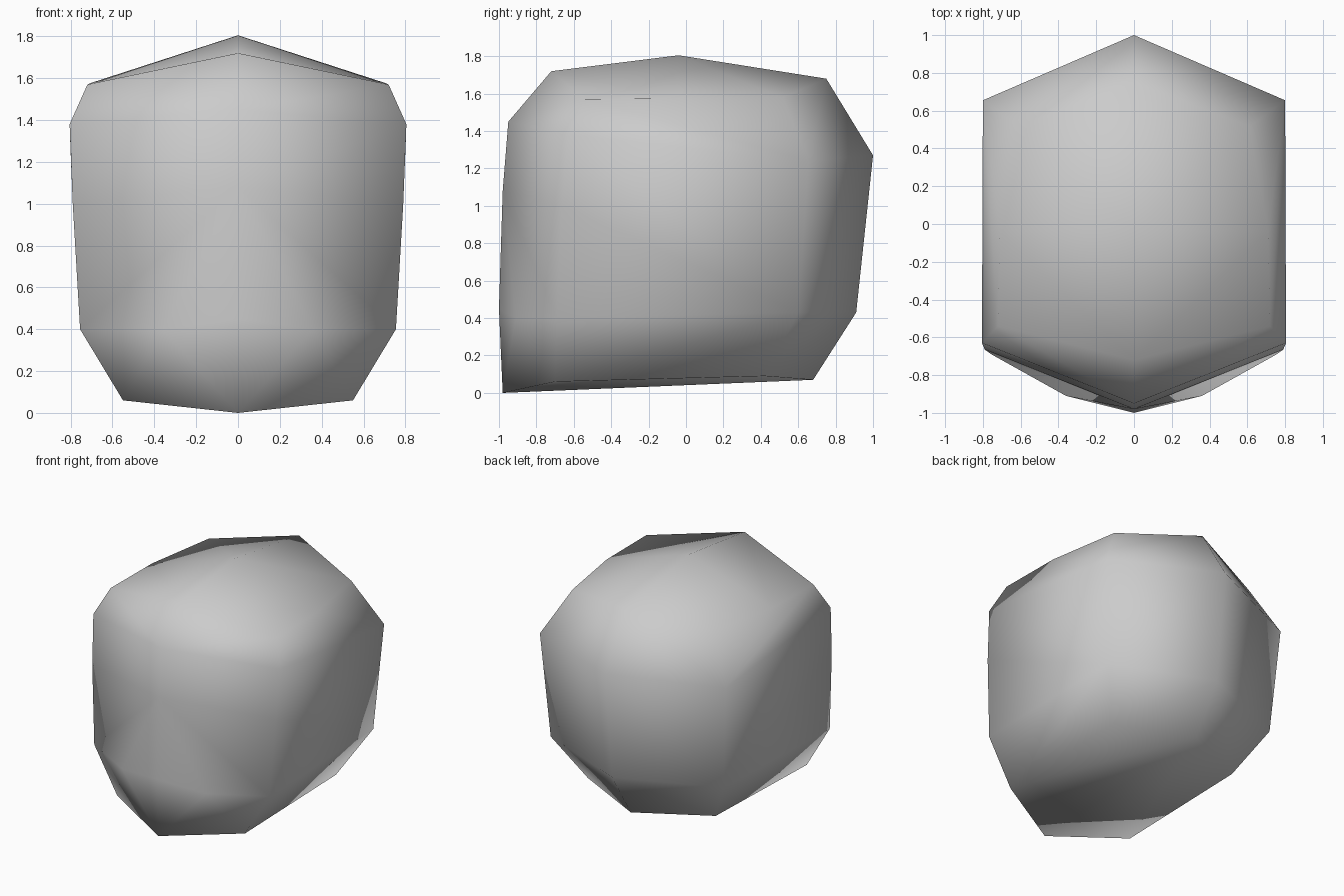
import bpy
import bmesh

cube = bpy.data.objects.get("Cube")
if cube:
    bpy.data.objects.remove(cube, do_unlink=True)

# One matte grey for the whole body
grey = bpy.data.materials.new("plain_grey")
grey.use_nodes = True
colour = (0.6, 0.6, 0.6, 1)
grey.diffuse_color = colour
grey.node_tree.nodes["Principled BSDF"].inputs["Base Color"].default_value = colour

# Matching rows, front bottom up and over to back bottom:
# centre line (y, z) and side line (x, y, z)
CENTRE = [(-.98, 0), (-1, .45), (-.98, 1.08), (-.95, 1.45), (-.72, 1.72),
          (-.04, 1.805), (.75, 1.68), (1, 1.27), (.91, .43), (.68, .07)]
SIDE = [(.55, -.7, .06), (.755, -.69, .4), (.79, -.665, 1), (.805, -.63, 1.38),
        (.72, -.54, 1.57), (.71, -.04, 1.575), (.614, .517, 1.58),
        (.8, .655, 1.24), (.745, .6, .43), (.55, .42, .09)]

bm = bmesh.new()
mid = [bm.verts.new((0, y, z)) for y, z in CENTRE]
side = [bm.verts.new(p) for p in SIDE]
cheek = bm.verts.new((.36, -.91, .4))

# Front, top, back and underside strips
for i in range(2, len(mid)):
    j = (i + 1) % len(mid)
    bm.faces.new((mid[i], side[i], side[j], mid[j]))

# Bulging lower front
for face in [(mid[2], side[1], side[2]),
             (mid[2], mid[1], cheek), (mid[2], cheek, side[1]),
             (mid[1], mid[0], cheek), (cheek, mid[0], side[0]),
             (cheek, side[0], side[1])]:
    bm.faces.new(face)

# Broad flank: lower, middle and upper panels
for rows in [(0, 1, 8, 9), (1, 2, 3, 7, 8), (3, 4, 5, 6, 7)]:
    bm.faces.new([side[r] for r in rows])

# Other half
bmesh.ops.mirror(bm, geom=bm.verts[:] + bm.edges[:] + bm.faces[:],
                 merge_dist=0.001, axis='X')
bmesh.ops.remove_doubles(bm, verts=bm.verts[:], dist=0.001)
bmesh.ops.recalc_face_normals(bm, faces=bm.faces[:])
for f in bm.faces:
    f.smooth = True

mesh = bpy.data.meshes.new("rounded_body")
bm.to_mesh(mesh)
bm.free()
mesh.materials.append(grey)
body = bpy.data.objects.new("rounded_body", mesh)
bpy.context.collection.objects.link(body)
